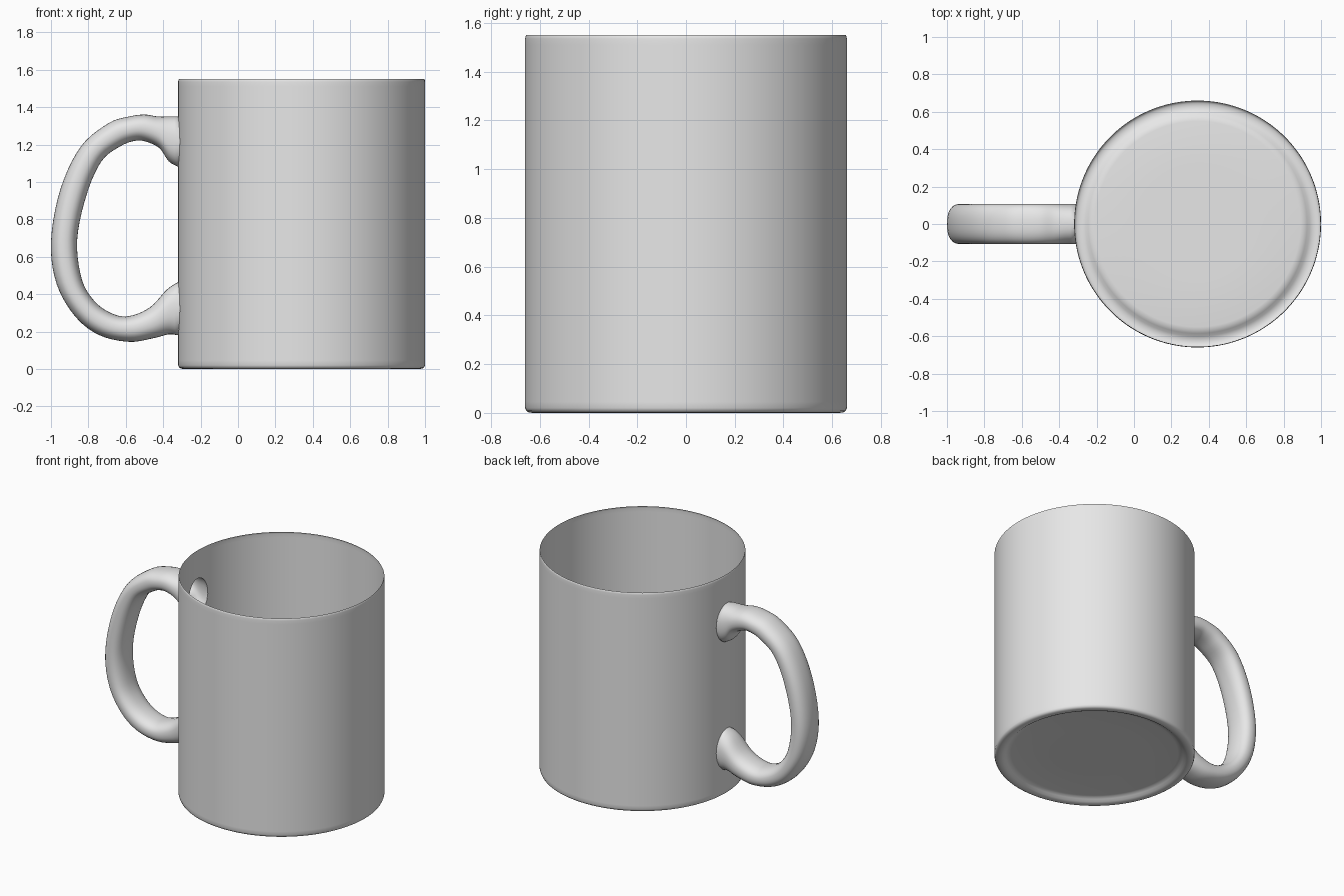
import bpy, bmesh, math
from mathutils import Vector

if "Cube" in bpy.data.objects:
    bpy.data.objects.remove(bpy.data.objects["Cube"], do_unlink=True)

CENTRE_X, RADIUS, HEIGHT = 0.34, 0.66, 1.55
COLUMNS, ROWS = 144, 60
HALF_WIDTH = 0.107

ceramic = bpy.data.materials.new("light grey ceramic")
ceramic.use_nodes = True
colour = (0.8, 0.8, 0.8, 1)
ceramic.diffuse_color = colour
ceramic.node_tree.nodes["Principled BSDF"].inputs["Base Color"].default_value = colour


def wall_x(y):
    """x of the mug wall on the handle side."""
    return CENTRE_X - math.sqrt(RADIUS ** 2 - y ** 2)


def finish(bm, name, angle):
    mesh = bpy.data.meshes.new(name)
    bm.to_mesh(mesh)
    bm.free()
    mesh.materials.append(ceramic)
    obj = bpy.data.objects.new(name, mesh)
    bpy.context.collection.objects.link(obj)
    bpy.ops.object.select_all(action="DESELECT")
    obj.select_set(True)
    bpy.context.view_layer.objects.active = obj
    bpy.ops.object.shade_smooth_by_angle(angle=math.radians(angle))
    return obj


# Handle outline as pairs: outer x, outer z, inner x, inner z
outline = [
    (-0.32, 1.35, -0.32, 1.08),
    (-0.37, 1.35, -0.37, 1.11),
    (-0.43, 1.35, -0.42, 1.18),
    (-0.50, 1.36, -0.49, 1.215),
    (-0.58, 1.35, -0.55, 1.22),
    (-0.69, 1.315, -0.63, 1.19),
    (-0.84, 1.19, -0.73, 1.11),
    (-0.95, 0.96, -0.81, 0.93),
    (-1.0, 0.68, -0.86, 0.69),
    (-0.97, 0.455, -0.835, 0.48),
    (-0.87, 0.28, -0.765, 0.36),
    (-0.74, 0.18, -0.67, 0.295),
    (-0.58, 0.145, -0.58, 0.283),
    (-0.45, 0.165, -0.47, 0.33),
    (-0.37, 0.185, -0.38, 0.425),
    (-0.32, 0.18, -0.32, 0.465),
]


def smooth_path(points, steps):
    """Catmull-Rom interpolation through the points."""
    pts = [Vector(p) for p in points]
    pts = [2 * pts[0] - pts[1]] + pts + [2 * pts[-1] - pts[-2]]
    out = []
    for a, b, c, d in zip(pts, pts[1:], pts[2:], pts[3:]):
        for i in range(steps):
            t = i / steps
            out.append(b + 0.5 * t * (c - a + t * (2 * a - 5 * b + 4 * c - d
                                                   + t * (3 * (b - c) + d - a))))
    out.append(pts[-2])
    return out


def rounded(v, power=0.85):
    return math.copysign(abs(v) ** power, v)


# Mug body: lathed thin shell with a raised floor and softened edges
bm = bmesh.new()
profile = [(0, 0.03), (0.3, 0.03), (0.55, 0.03), (0.57, 0.027), (0.585, 0.018),
           (0.6, 0.007), (0.615, 0.001), (0.63, 0), (0.645, 0.002), (0.655, 0.008)]
low, high = 0.02, HEIGHT - 0.015
profile += [(RADIUS, low + (high - low) * i / ROWS) for i in range(ROWS + 1)]
profile += [(RADIUS - 0.001, HEIGHT - 0.006), (RADIUS - 0.004, HEIGHT)]
verts = [bm.verts.new((CENTRE_X - r, 0, z)) for r, z in profile]
edges = [bm.edges.new(pair) for pair in zip(verts, verts[1:])]
bmesh.ops.spin(bm, geom=verts + edges, cent=(CENTRE_X, 0, 0), axis=(0, 0, 1),
               angle=math.tau, steps=COLUMNS)
bmesh.ops.remove_doubles(bm, verts=bm.verts, dist=0.0005)
bmesh.ops.recalc_face_normals(bm, faces=bm.faces)
if sum(f.normal.dot(f.calc_center_median() - Vector((CENTRE_X, 0, 0.5))) for f in bm.faces) < 0:
    bmesh.ops.reverse_faces(bm, faces=bm.faces)

# Openings where the hollow handle meets the wall
for ox, oz, ix, iz in (outline[0], outline[-1]):
    mid, half = (oz + iz) / 2, abs(oz - iz) / 2

    def reach(p):
        return math.hypot(p.y / HALF_WIDTH, (p.z - mid) / half)

    inside = [f for f in bm.faces if f.calc_center_median().x < 0
              and abs(f.normal.z) < 0.1 and reach(f.calc_center_median()) < 1]
    rim = {v for f in inside for v in f.verts}
    bmesh.ops.delete(bm, geom=inside, context="FACES")
    for v in rim:
        if v.is_valid:
            k = reach(v.co)
            y = v.co.y / k
            v.co = (wall_x(y), y, mid + (v.co.z - mid) / k)
finish(bm, "mug_body", 50)

# Handle: hollow tube swept along the outline, ends fitted to the round wall
bm = bmesh.new()
SIDES = 32
rings = []
path = smooth_path(outline, 5)
for n, (ox, oz, ix, iz) in enumerate(path):
    outer, inner = Vector((ox, 0, oz)), Vector((ix, 0, iz))
    mid, half = (outer + inner) / 2, (outer - inner) / 2
    at_end = n in (0, len(path) - 1)
    power = 1 if at_end else 0.85
    ring = []
    for s in range(SIDES):
        a = math.tau * s / SIDES
        co = mid + half * rounded(math.cos(a), power)
        co.y = HALF_WIDTH * rounded(math.sin(a), power)
        if at_end:
            co.x = wall_x(co.y)
        ring.append(bm.verts.new(co))
    rings.append(ring)
for r1, r2 in zip(rings, rings[1:]):
    for s in range(SIDES):
        t = (s + 1) % SIDES
        bm.faces.new((r1[s], r1[t], r2[t], r2[s]))
bmesh.ops.recalc_face_normals(bm, faces=bm.faces)
top = max(bm.faces, key=lambda f: f.calc_center_median().z)
if top.normal.z < 0:
    bmesh.ops.reverse_faces(bm, faces=bm.faces)
finish(bm, "handle", 60)
